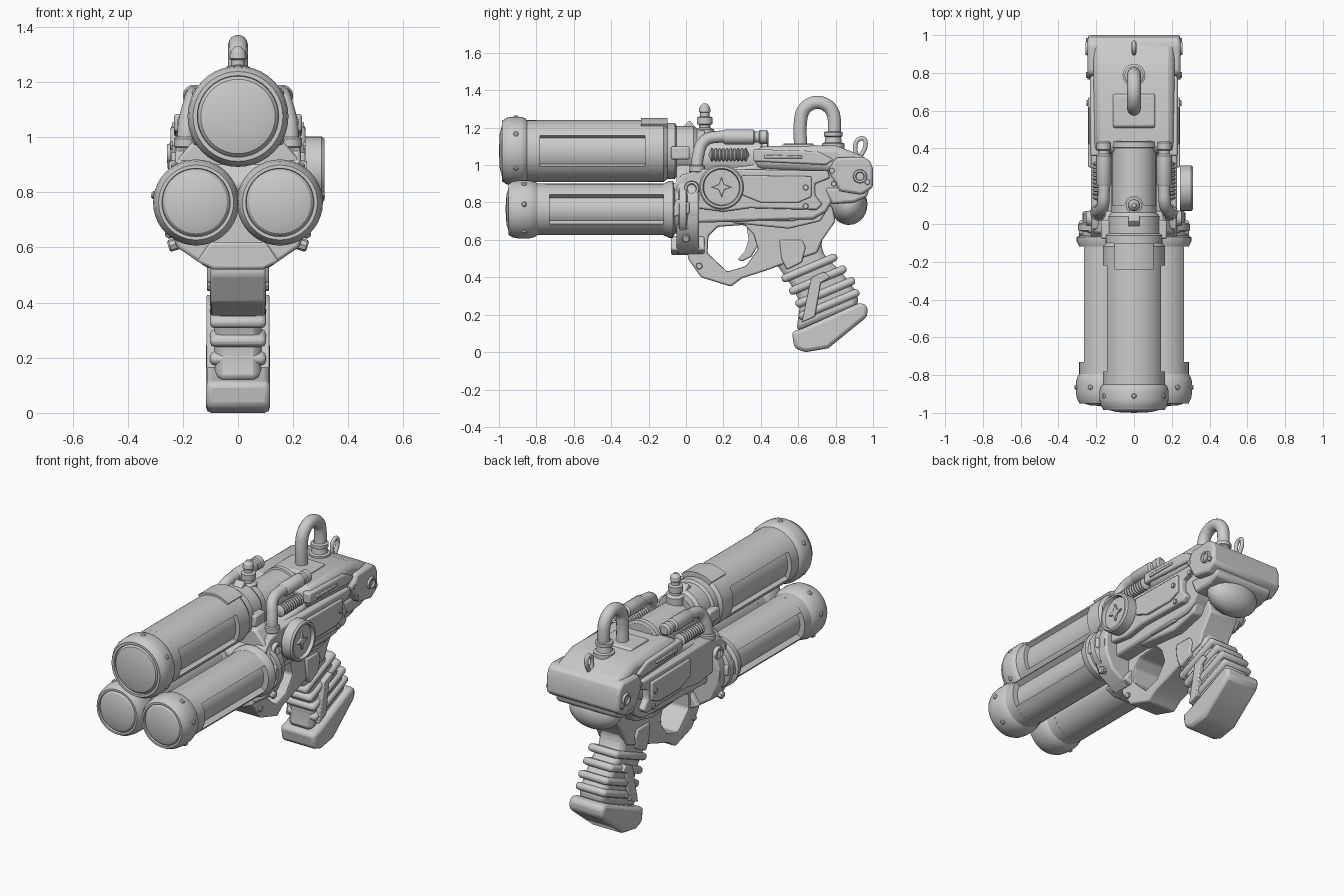
import bpy, bmesh, math
from mathutils import Vector, Matrix

if "Cube" in bpy.data.objects:
    bpy.data.objects.remove(bpy.data.objects["Cube"])


def finish(name, bm, bevel=0.0):
    bmesh.ops.remove_doubles(bm, verts=bm.verts, dist=1e-5)
    bmesh.ops.recalc_face_normals(bm, faces=bm.faces)
    me = bpy.data.meshes.new(name)
    bm.to_mesh(me)
    bm.free()
    ob = bpy.data.objects.new(name, me)
    bpy.context.collection.objects.link(ob)
    if bevel:
        m = ob.modifiers.new("bevel", 'BEVEL')
        m.width, m.segments, m.limit_method = bevel, 2, 'ANGLE'
        m.angle_limit = math.radians(35)
    return ob


def prism(name, pts, a, b, axis='x', bevel=0.01):
    """Extrude a (y,z) profile along x, or an (x,z) profile along y."""
    bm = bmesh.new()
    put = (lambda p, t: (t, p[0], p[1])) if axis == 'x' else (lambda p, t: (p[0], t, p[1]))
    lo, hi = [[bm.verts.new(put(p, t)) for p in pts] for t in (a, b)]
    bm.faces.new(lo)
    bm.faces.new(hi[::-1])
    for i in range(len(pts)):
        j = (i + 1) % len(pts)
        bm.faces.new((lo[i], hi[i], hi[j], lo[j]))
    return finish(name, bm, bevel)


def lathe(name, prof, origin=(0, 0, 0), axis=(0, 1, 0), n=40):
    """Revolve (radius, distance) pairs around an axis through origin."""
    bm = bmesh.new()
    q = Vector((0, 0, 1)).rotation_difference(Vector(axis))
    rings = [[bm.verts.new(Vector(origin) + q @ Vector((max(r, 1e-7) * math.cos(k * math.tau / n),
              max(r, 1e-7) * math.sin(k * math.tau / n), t))) for k in range(n)] for r, t in prof]
    for p, c in zip(rings, rings[1:]):
        for k in range(n):
            j = (k + 1) % n
            bm.faces.new((p[k], p[j], c[j], c[k]))
    return finish(name, bm)


def rod(name, origin, axis, r, length, n=20, c=0.006):
    return lathe(name, [(0, 0), (r - c, 0), (r, c), (r, length - c), (r - c, length), (0, length)], origin, axis, n)


def pipe(name, pts, r):
    cu = bpy.data.curves.new(name, 'CURVE')
    cu.dimensions, cu.bevel_depth, cu.bevel_resolution = '3D', r, 5
    cu.use_fill_caps = True
    sp = cu.splines.new('BEZIER')
    sp.bezier_points.add(len(pts) - 1)
    for bp, p in zip(sp.bezier_points, pts):
        bp.co = p
        bp.handle_left_type = bp.handle_right_type = 'AUTO'
    ob = bpy.data.objects.new(name, cu)
    bpy.context.collection.objects.link(ob)
    bpy.context.view_layer.objects.active = ob
    ob.select_set(True)
    bpy.ops.object.convert(target='MESH')
    bpy.ops.object.select_all(action='DESELECT')


def shell(name, x, z, r0, r1, a0, a1, y0, y1):
    """Curved strip of a barrel jacket between two angles in degrees."""
    arc = [math.radians(a0 + (a1 - a0) * i / 20) for i in range(21)]
    pts = [(x + r1 * math.cos(a), z + r1 * math.sin(a)) for a in arc]
    pts += [(x + r0 * math.cos(a), z + r0 * math.sin(a)) for a in arc[::-1]]
    return prism(name, pts, y0, y1, 'y', 0)


# Upper barrel: core with cap and rear tube, jacket with side windows
UZ = 1.075
lathe("upper_barrel", [(0, -1), (.09, -.996), (.135, -.985), (.146, -.972), (.148, -.985), (.163, -.985),
      (.168, -.972), (.178, -.96), (.183, -.93), (.183, -.88), (.176, -.86), (.165, -.85), (.165, -.78),
      (.14, -.78), (.14, -.22), (.165, -.22), (.165, -.12), (.15, -.1), (.15, -.06), (.135, -.05), (.135, .04),
      (.12, .06), (.12, .1), (0, .1)], (0, 0, UZ))
for a in (30, 210):
    shell("upper_jacket", 0, UZ, .138, .165, a, a + 120, -.8, -.2)
shell("upper_collar", 0, UZ, .15, .178, 55, 125, -.24, -.1)
for a in (30, 90, 150, 210, 330):
    d = Vector((math.cos(math.radians(a)), 0, math.sin(math.radians(a))))
    rod("upper_cap_bolt", Vector((0, -.91, UZ)) + d * .17, d, .014, .02, 10)

# Lower barrels
LX, LZ = .152, .763
for s in (1, -1):
    lathe("lower_barrel", [(0, -.965), (.08, -.96), (.112, -.95), (.122, -.938), (.124, -.95), (.136, -.95),
          (.15, -.925), (.156, -.89), (.156, -.84), (.148, -.81), (.138, -.795), (.138, -.73), (.105, -.73),
          (.105, -.12), (.138, -.12), (.152, -.09), (.152, -.07), (.13, -.06), (.13, -.04), (.145, -.035),
          (.145, .0), (.12, .01), (.12, .06), (0, .06)], (s * LX, 0, LZ))
    a = 35 if s > 0 else 215
    shell("lower_jacket", s * LX, LZ, .103, .138, a, a + 290, -.75, -.1)
    for t in (-50, 10, 60):
        d = Vector((s * math.cos(math.radians(t)), 0, math.sin(math.radians(t))))
        rod("lower_cap_bolt", Vector((s * LX, -.865, LZ)) + d * .145, d, .014, .02, 10)
    # Lug and bolts at the barrel root
    prism("barrel_lug", [(-.09, .72), (.02, .74), (.02, .8), (-.05, .82)], s * .25, s * .29)
    for y, z in ((.0, .62), (.0, .69)):
        rod("cradle_bolt", (s * .2, y, z), (s, 0, -.3), .022, .055, 8)

# Cradle joining the three barrels to the receiver
half = [(.11, .525), (.22, .6), (.265, .7), (.27, .8), (.22, .92), (.15, 1.0)]
prism("barrel_cradle", half + [(-x, z) for x, z in half[::-1]], -.05, .07, 'y', .012)
prism("cradle_chin", [(-.15, .55), (-.09, .52), (.09, .52), (.15, .55), (.1, .62), (-.1, .62)], -.08, .1, 'y')

# Receiver core, top shell and rear block
prism("receiver_core", [(-.1, .83), (-.03, .93), (.08, .97), (.36, 1.0), (.4, 1.06), (.8, 1.06), (.95, 1.02),
      (.96, .86), (.8, .83), (.75, .75), (.68, .71), (.02, .69), (-.06, .76)], -.19, .19, bevel=.015)
prism("top_shell", [(.37, .98), (.38, 1.1), (.8, 1.105), (.88, 1.075), (.97, 1.04), (.97, .95)], -.215, .215,
      bevel=.035)
prism("rear_block", [(.76, .97), (.8, 1.04), (.95, 1.045), (.985, 1.02), (1, .98), (1, .88), (.94, .84), (.82, .86)],
      -.245, .245, bevel=.015)
prism("rear_underblock", [(.74, .88), (.98, .88), (.97, .83), (.9, .8), (.78, .79)], -.2, .2, bevel=.015)
bm = bmesh.new()
bmesh.ops.create_uvsphere(bm, u_segments=24, v_segments=14, radius=1,
                          matrix=Matrix.Translation((0, .87, .79)) @ Matrix.Diagonal((.165, .1, .11, 1)))
finish("rear_bowl", bm)
prism("top_hatch", [(.5, 1.09), (.52, 1.115), (.68, 1.115), (.7, 1.09)], -.11, .11, bevel=.006)
rod("centre_tube", (0, .06, 1.035), (0, 1, 0), .118, .38, 32)
lathe("centre_tube_band", [(.11, 0), (.128, .005), (.128, .035), (.11, .04)], (0, .4, 1.035))

# Side plates, rails and fittings
for s in (1, -1):
    prism("side_plate", [(.1, .98), (.76, .97), (.77, .93), (.69, .9), (.69, .84), (.73, .79), (.7, .76), (.34, .77),
          (.2, .75), (.05, .77), (-.07, .82), (-.09, .87), (-.02, .95)], s * .15, s * .228)
    prism("side_panel", [(.3, .945), (.67, .94), (.67, .83), (.6, .8), (.4, .8), (.3, .84)], s * .22, s * .243, bevel=.006)
    prism("side_rail", [(.36, 1.085), (.7, 1.075), (.79, 1.03), (.75, 1.0), (.36, 1.02)], s * .18, s * .232)
    prism("rail_slot", [(.42, 1.055), (.62, 1.05), (.62, 1.035), (.42, 1.035)], s * .22, s * .24, bevel=.004)
    prism("lower_step", [(.2, .77), (.76, .77), (.72, .7), (.55, .66), (.25, .69)], s * .08, s * .165)
    prism("lower_rib", [(.38, .73), (.58, .73), (.58, .7), (.36, .7)], s * .15, s * .185, bevel=.005)
    prism("front_bracket", [(-.08, 1.1), (.02, 1.1), (.02, 1.03), (-.08, 1.03)], s * .1, s * .175)
    lathe("side_port", [(0, .01), (.022, .01), (.026, .025), (.038, .025), (.042, 0)], (s * .226, .03, .875), (s, 0, 0), 20)
    for y, z, x in ((.64, .88, .24), (.64, .78, .225), (.34, .73, .16), (.79, .9, .243), (.97, .91, .243), (.78, .97, .235)):
        rod("side_bolt", (s * x, y, z), (s, 0, 0), .016, .012, 8, .003)
    lathe("rear_port", [(0, .004), (.02, .004), (.024, .014), (.034, .014), (.038, 0)], (s * .243, .93, .94), (s, 0, 0), 20)
    # Coolant pipe, canister, and coil beneath it
    X = s * .16
    pipe("coolant_pipe", [(s * .19, .06, .92), (s * .185, .065, 1.05), (s * .165, .1, 1.13), (X, .18, 1.152), (X, .24, 1.152)], .032)
    lathe("coolant_canister", [(0, .2), (.034, .2), (.04, .21), (.04, .36), (.03, .37), (.03, .39), (.038, .395),
          (.038, .43), (.025, .44), (0, .44)], (X, 0, 1.15), n=20)
    coil = [(.0, .12)] + [(r, .13 + .02 * i + d) for i in range(10) for r, d in ((.026, 0), (.036, .005), (.036, .012))]
    lathe("coil", coil + [(.0, .34)], (s * .185, 0, 1.055), n=16)
    rod("pipe_collar", (s * .19, .06, .96), (0, 0, 1), .042, .04)

# Dial on the right side with a four-point star
lathe("dial", [(0, .05), (.095, .05), (.1, .07), (.112, .07), (.12, .06), (.12, 0), (0, 0)], (.243, .19, .882), (1, 0, 0))
star = [((.055, .02)[k % 2], k * math.pi / 4) for k in range(8)]
prism("dial_star", [(.19 + r * math.cos(a), .882 + r * math.sin(a)) for r, a in star], .28, .305, bevel=.003)

# Frame with trigger guard opening
frame = prism("frame", [(-.0, .74), (.01, .5), (.08, .4), (.24, .35), (.3, .395), (.44, .44), (.52, .47), (.7, .53),
              (.73, .6), (.8, .7), (.78, .78)], -.1, .1, bevel=0)
hole = prism("guard_cutter", [(.115, .53), (.12, .62), (.17, .67), (.31, .68), (.36, .63), (.385, .55), (.32, .46),
             (.22, .43)], -.3, .3, bevel=0)
hole.hide_render = True
hole.hide_set(True)
cut = frame.modifiers.new("opening", 'BOOLEAN')
cut.operation, cut.object, cut.solver = 'DIFFERENCE', hole, 'EXACT'
bev = frame.modifiers.new("bevel", 'BEVEL')
bev.width, bev.segments, bev.limit_method = .01, 2, 'ANGLE'
prism("trigger", [(.32, .7), (.335, .6), (.315, .54), (.275, .495), (.3, .485), (.35, .51), (.385, .57), (.4, .7)],
      -.035, .035, bevel=.008)

# Grip, its ribs, side panels and foot
prism("grip", [(.47, .56), (.49, .46), (.575, .34), (.61, .26), (.59, .11), (.92, .24), (.92, .31), (.83, .43),
      (.735, .52), (.72, .6), (.78, .7), (.52, .7)], -.085, .085, bevel=.03)
u, v = Vector((.92, .39)), Vector((-.39, .92))
for i, (y, z, w) in enumerate(((.765, .255, .175), (.745, .32, .172), (.705, .385, .165), (.66, .45, .16))):
    c = Vector((y, z))
    prism("grip_rib", [c + u * a * w + v * b * .022 for a, b in ((-1, -1), (1, -1), (1, 1), (-1, 1))], -.102, .102, bevel=.018)
for s in (1, -1):
    prism("grip_side_panel", [(.62, .16), (.69, .19), (.72, .37), (.77, .4), (.74, .43), (.67, .4)], s * .08, s * .114, bevel=.006)
    prism("grip_upper_panel", [(.5, .6), (.62, .6), (.64, .56), (.62, .48), (.54, .44), (.51, .5)], s * .08, s * .112, bevel=.008)
    for y, z in ((.07, .56), (.07, .46)):
        rod("guard_bolt", (s * .098, y, z), (s, 0, 0), .018, .014, 8, .003)
prism("grip_foot", [(.565, .11), (.62, .125), (.93, .265), (.97, .25), (.97, .19), (.76, .02), (.64, 0), (.58, .02)],
      -.116, .116, bevel=.02)

# Top hose, sling ring and pressure valve
arc = [(0, .703 - .09 * math.cos(a), 1.24 + .095 * math.sin(a)) for a in [i * math.pi / 6 for i in range(7)]]
pipe("top_hose", [(0, .613, 1.08)] + arc + [(0, .785, 1.1)], .036)
lathe("hose_collar", [(.06, 1.09), (.06, 1.115), (.046, 1.12), (.042, 1.15), (.05, 1.155), (.05, 1.175), (.036, 1.18)],
      (0, .787, 0), (0, 0, 1), 24)
pipe("sling_ring", [(0, .92, 1.03), (0, .905, 1.1), (0, .92, 1.135), (0, .95, 1.14), (0, .96, 1.11), (0, .93, 1.04)], .012)
lathe("pressure_valve", [(.05, 1.12), (.05, 1.19), (.03, 1.2), (.03, 1.215), (.042, 1.22), (.042, 1.255), (.025, 1.26),
      (.025, 1.28), (.032, 1.285), (.028, 1.31), (.012, 1.328), (0, 1.328)], (0, .1, 0), (0, 0, 1), 16)
prism("valve_fin", [(-.04, 1.18), (.02, 1.24), (.05, 1.2), (.08, 1.17)], -.03, .03, bevel=.006)

# Smooth shading with sharp edges kept
for ob in bpy.data.objects:
    if ob.type == 'MESH' and not ob.hide_render:
        ob.select_set(True)
        bpy.context.view_layer.objects.active = ob
bpy.ops.object.shade_smooth_by_angle(angle=math.radians(32))
